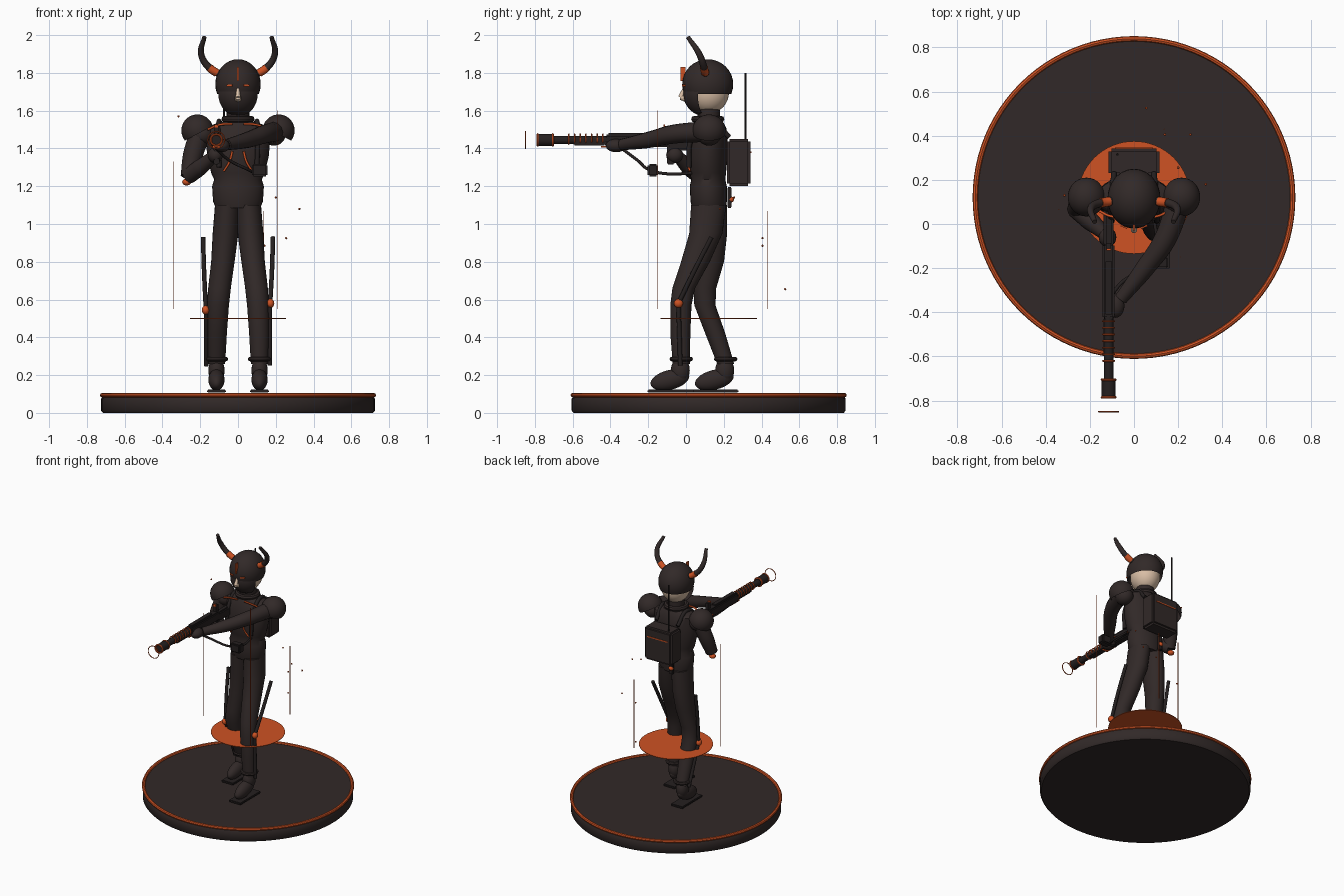
import bpy, bmesh
from math import sin, cos, pi, radians
from mathutils import Vector, Matrix

cube = bpy.data.objects.get("Cube")
if cube:
    bpy.data.objects.remove(cube)


def material(name, rgb):
    m = bpy.data.materials.new(name)
    m.use_nodes = True
    m.diffuse_color = (*rgb, 1)
    m.node_tree.nodes["Principled BSDF"].inputs["Base Color"].default_value = (*rgb, 1)
    return m


DARK = material("charcoal", (0.031, 0.022, 0.021))
BLACK = material("near_black", (0.018, 0.014, 0.014))
ORANGE = material("burnt_orange", (0.62, 0.085, 0.017))
SKIN = material("skin", (0.70, 0.52, 0.38))


def finish(name, bm, mat, smooth=True):
    bmesh.ops.recalc_face_normals(bm, faces=bm.faces)
    me = bpy.data.meshes.new(name)
    bm.to_mesh(me)
    bm.free()
    me.materials.append(mat)
    ob = bpy.data.objects.new(name, me)
    bpy.context.collection.objects.link(ob)
    if smooth:
        bpy.ops.object.select_all(action='DESELECT')
        ob.select_set(True)
        bpy.context.view_layer.objects.active = ob
        bpy.ops.object.shade_smooth_by_angle(angle=radians(40))
    return ob


def box(name, loc, size, mat, bevel=0.0, rot=None):
    bm = bmesh.new()
    bmesh.ops.create_cube(bm, size=1)
    bmesh.ops.scale(bm, vec=size, verts=bm.verts)
    if bevel:
        bmesh.ops.bevel(bm, geom=bm.edges[:], offset=bevel, segments=2, affect='EDGES')
    if rot:
        bmesh.ops.transform(bm, matrix=rot, verts=bm.verts)
    bmesh.ops.translate(bm, vec=loc, verts=bm.verts)
    return finish(name, bm, mat)


def ball(name, loc, radii, mat, keep=None, rot=None, seg=32):
    """Ellipsoid; keep(v) picks the part left after cutting."""
    bm = bmesh.new()
    bmesh.ops.create_uvsphere(bm, u_segments=seg, v_segments=seg // 2, radius=1)
    bmesh.ops.scale(bm, vec=radii, verts=bm.verts)
    if keep:
        bmesh.ops.delete(bm, geom=[v for v in bm.verts if not keep(v.co)], context='VERTS')
    if rot:
        bmesh.ops.transform(bm, matrix=rot, verts=bm.verts)
    bmesh.ops.translate(bm, vec=loc, verts=bm.verts)
    return finish(name, bm, mat)


def rod(name, a, b, r, mat, r2=None, seg=20):
    a, b = Vector(a), Vector(b)
    bm = bmesh.new()
    bmesh.ops.create_cone(bm, cap_ends=True, segments=seg, radius1=r,
                          radius2=r if r2 is None else r2, depth=(b - a).length)
    turn = (b - a).to_track_quat('Z', 'Y').to_matrix().to_4x4()
    bmesh.ops.transform(bm, matrix=Matrix.Translation((a + b) / 2) @ turn, verts=bm.verts)
    return finish(name, bm, mat)


def tube(name, path, radii, mat):
    """Smooth curve tube with a radius at each point."""
    cu = bpy.data.curves.new(name, 'CURVE')
    cu.dimensions = '3D'
    cu.bevel_depth, cu.bevel_resolution, cu.use_fill_caps = 1, 4, True
    sp = cu.splines.new('BEZIER')
    sp.bezier_points.add(len(path) - 1)
    for p, co, r in zip(sp.bezier_points, path, radii):
        p.co, p.radius = co, r
        p.handle_left_type = p.handle_right_type = 'AUTO'
    ob = bpy.data.objects.new(name, cu)
    bpy.context.collection.objects.link(ob)
    bpy.ops.object.select_all(action='DESELECT')
    ob.select_set(True)
    bpy.context.view_layer.objects.active = ob
    bpy.ops.object.convert(target='MESH')
    ob = bpy.context.object
    ob.data.materials.clear()
    ob.data.materials.append(mat)
    bpy.ops.object.shade_smooth_by_angle(angle=radians(50))
    return ob


def loft(name, rings, mat, seg=28):
    """Skin through level rings (x, y, z, rx, ry)."""
    bm = bmesh.new()
    loops = [[bm.verts.new((x + rx * cos(2 * pi * i / seg), y + ry * sin(2 * pi * i / seg), z))
              for i in range(seg)] for x, y, z, rx, ry in rings]
    for lo, hi in zip(loops, loops[1:]):
        for i in range(seg):
            j = (i + 1) % seg
            bm.faces.new((lo[i], lo[j], hi[j], hi[i]))
    bm.faces.new(loops[0])
    bm.faces.new(loops[-1])
    return finish(name, bm, mat)


def torus(name, loc, major, minor, mat, along_y=False, seg=72, tube_seg=8):
    bm = bmesh.new()
    grid = [[bm.verts.new(((major + minor * cos(b)) * cos(a), (major + minor * cos(b)) * sin(a), minor * sin(b)))
             for b in (2 * pi * j / tube_seg for j in range(tube_seg))]
            for a in (2 * pi * i / seg for i in range(seg))]
    for i in range(seg):
        for j in range(tube_seg):
            k, l = (i + 1) % seg, (j + 1) % tube_seg
            bm.faces.new((grid[i][j], grid[k][j], grid[k][l], grid[i][l]))
    if along_y:
        bmesh.ops.rotate(bm, matrix=Matrix.Rotation(pi / 2, 3, 'X'), verts=bm.verts)
    bmesh.ops.translate(bm, vec=loc, verts=bm.verts)
    return finish(name, bm, mat)


CY = 0.12  # centre of the stand

# Stand, glowing rim and floating disc
loft("stand", [(0, CY, 0, .715, .715), (0, CY, .012, .725, .725), (0, CY, .075, .725, .725),
               (0, CY, .092, .715, .715)], DARK, 96)
torus("stand_rim", (0, CY, .094), .719, .012, ORANGE, seg=96)
rod("floating_disc", (0, CY, .498), (0, CY, .502), .255, ORANGE, seg=64)

# Torso, collar and neck
loft("torso", [(0, .122, 1.085, .118, .09), (0, .12, 1.12, .132, .096), (0, .118, 1.2, .137, .098),
               (0, .118, 1.235, .126, .09), (0, .115, 1.27, .142, .097), (0, .115, 1.36, .163, .105),
               (0, .12, 1.44, .17, .1), (0, .125, 1.51, .165, .088), (0, .125, 1.54, .1, .07)], DARK)
rod("neck", (0, .12, 1.5), (0, .12, 1.63), .06, DARK)
torus("collar", (0, .115, 1.555), .07, .018, DARK, seg=32)
for s in (-1, 1):
    tube("chest_trim", [(s * .03, .036, 1.53), (s * .1, .034, 1.525), (s * .16, .06, 1.5)], [.006] * 3, ORANGE)
    tube("rib_trim", [(s * .03, .008, 1.385), (s * .045, .008, 1.33), (s * .075, .02, 1.28)], [.006] * 3, ORANGE)

# Head, helmet, face guard
ball("head", (0, .12, 1.70), (.1, .108, .115), SKIN)
ball("helmet", (0, .115, 1.74), (.12, .135, .132), DARK, keep=lambda v: v.z > -.055)
ball("face_guard", (0, .11, 1.69), (.113, .125, .122), DARK, keep=lambda v: v.y < -.025 and v.z < .06)
rod("nose", (0, .0, 1.665), (0, -.03, 1.67), .02, SKIN, .012)
rod("nose_bridge", (0, -.028, 1.67), (0, -.008, 1.725), .014, SKIN, .006)
box("crest", (0, -.016, 1.795), (.008, .026, .075), ORANGE)
for s in (-1, 1):
    box("eye_slit", (s * .045, -.012, 1.733), (.032, .009, .009), ORANGE,
        rot=Matrix.Rotation(s * radians(22), 4, 'Z'))
    tube("horn", [(s * .09, .105, 1.79), (s * .155, .095, 1.83), (s * .195, .07, 1.9), (s * .178, .01, 1.99)],
         [.02, .019, .017, .011], DARK)
    tube("horn_band", [(s * .112, .102, 1.8), (s * .135, .098, 1.814), (s * .152, .0955, 1.828)],
         [.0215] * 3, ORANGE)

# Shoulder pads
for s in (-1, 1):
    ball("shoulder_pad", (s * .215, .122, 1.495), (.085, .088, .085), DARK,
         keep=lambda v: v.z > -.02, rot=Matrix.Rotation(s * radians(28), 4, 'Y'))
    ball("shoulder", (s * .19, .122, 1.475), (.062, .065, .06), DARK)

# Arms and hands
tube("left_arm", [(.205, .11, 1.49), (.14, -.07, 1.475), (.05, -.2, 1.445), (-.06, -.34, 1.42)],
     [.055, .05, .043, .03], DARK)
ball("left_hand", (-.085, -.37, 1.415), (.042, .055, .035), DARK, seg=20)
tube("right_upper_arm", [(-.205, .12, 1.47), (-.24, .1, 1.36), (-.262, .065, 1.25)], [.056, .052, .042], DARK)
tube("right_forearm", [(-.262, .07, 1.255), (-.2, .015, 1.3), (-.13, -.045, 1.36)], [.044, .043, .03], DARK)
ball("right_hand", (-.12, -.06, 1.365), (.04, .045, .042), DARK, seg=20)
ball("right_elbow_cap", (-.272, .07, 1.222), (.024, .024, .018), ORANGE, seg=16)

# Legs, boots and leg braces
legs = {
    "left": (1, [(.12, 1.1), (.105, .95), (.05, .8), (-.012, .66), (-.027, .57), (-.03, .42), (-.025, .26)]),
    "right": (-1, [(.125, 1.1), (.13, .95), (.125, .8), (.1, .66), (.1, .57), (.155, .42), (.21, .26)]),
}
girth = [(.056, .066, .093), (.066, .068, .088), (.08, .062, .076), (.098, .06, .06),
         (.106, .058, .056), (.112, .053, .053), (.114, .046, .045)]
for side, (s, path) in legs.items():
    loft(side + "_leg", [(s * x, y, z, rx, ry) for (y, z), (x, rx, ry) in zip(path, girth)], DARK)
    ay = path[-1][0]
    torus(side + "_boot_cuff", (s * .114, ay, .285), .05, .012, DARK, seg=28)
    ball(side + "_ankle", (s * .114, ay - .005, .225), (.043, .05, .07), DARK, seg=20)
    ball(side + "_boot", (s * .114, ay - .06, .175), (.043, .105, .052), DARK,
         rot=Matrix.Rotation(radians(14), 4, 'X'))
    box(side + "_sole", (s * .114, ay - .055, .115), (.1, .245, .016), BLACK, .004)
    ky, kz = (-.04, .58) if s > 0 else (.09, .545)
    hip_y = .135 if s > 0 else .15
    tube(side + "_thigh_brace", [(s * .185, hip_y, .93), (s * .18, (hip_y + ky) / 2, .76), (s * .17, ky, kz)],
         [.012] * 3, BLACK)
    rod(side + "_shin_brace", (s * .168, ky, kz), (s * .168, ay - .005, .25), .012, BLACK)
    ball(side + "_knee_joint", (s * .172, ky, kz), (.02, .024, .024), ORANGE, seg=16)

# Backpack with aerial and hanging tool
box("backpack", (0, .28, 1.325), (.23, .125, .25), DARK, .014)
box("backpack_stripe", (0, .343, 1.38), (.17, .006, .008), ORANGE)
rod("aerial", (-.075, .315, 1.44), (-.075, .315, 1.8), .006, BLACK, .004, 8)
box("hanging_tool", (-.04, .23, 1.14), (.03, .022, .11), BLACK, .004)
ball("tool_light", (-.04, .238, 1.13), (.018, .016, .016), ORANGE, seg=12)
for s in (-1, 1):
    tube("pack_strap", [(s * .09, .23, 1.46), (s * .1, .13, 1.545), (s * .105, .03, 1.45), (s * .1, .015, 1.3)],
         [.013] * 4, BLACK)

# Rifle
GX, GZ = -.115, 1.445
rod("barrel", (GX, -.72, GZ), (GX, -.3, GZ), .022, BLACK)
rod("muzzle", (GX, -.78, GZ), (GX, -.7, GZ), .032, BLACK)
for y in (-.785, -.705):
    torus("muzzle_ring", (GX, y, GZ), .03, .006, ORANGE, True, 28)
for i in range(7):
    torus("barrel_ring", (GX, -.62 + i * .03, GZ + .004), .026, .004, ORANGE, True, 24)
box("handguard", (GX, -.51, GZ - .012), (.045, .17, .036), BLACK, .006)
box("receiver", (GX, -.26, GZ - .005), (.055, .34, .065), BLACK, .008)
box("top_rail", (GX, -.29, GZ + .03), (.03, .24, .014), BLACK)
box("receiver_trim", (GX, -.4, GZ - .035), (.04, .1, .008), ORANGE)
box("rear_sight", (GX, -.1, GZ + .05), (.022, .03, .05), BLACK)
box("sight_light", (GX, -.115, GZ + .075), (.02, .01, .016), ORANGE)
box("stock", (GX, .02, GZ - .02), (.045, .24, .07), BLACK, .01)
box("grip", (GX, -.08, GZ - .08), (.032, .04, .1), BLACK, .006)
torus("muzzle_halo", (GX, -.85, GZ), .045, .003, ORANGE, True, 40)

# Feed hose and canister
tube("feed_hose", [(GX, -.34, 1.4), (-.05, -.26, 1.34), (.06, -.19, 1.285), (.1, -.09, 1.265), (.09, .03, 1.27)],
     [.008] * 5, BLACK)
box("canister", (.115, -.175, 1.285), (.08, .055, .065), BLACK, .008)

# Light streaks and drifting sparks
for x, y, top in ((.21, -.15, 1.6), (-.34, .066, 1.33), (.136, .43, 1.07)):
    rod("light_streak", (x, y, .55), (x, y, top), .002, ORANGE, seg=6)
for p in ((-.315, .13, 1.57), (.325, .18, 1.08), (.255, .405, .925), (.14, .405, .885),
          (.055, .525, .655), (.2, .255, 1.14)):
    ball("spark", p, (.006, .006, .006), ORANGE, seg=8)
